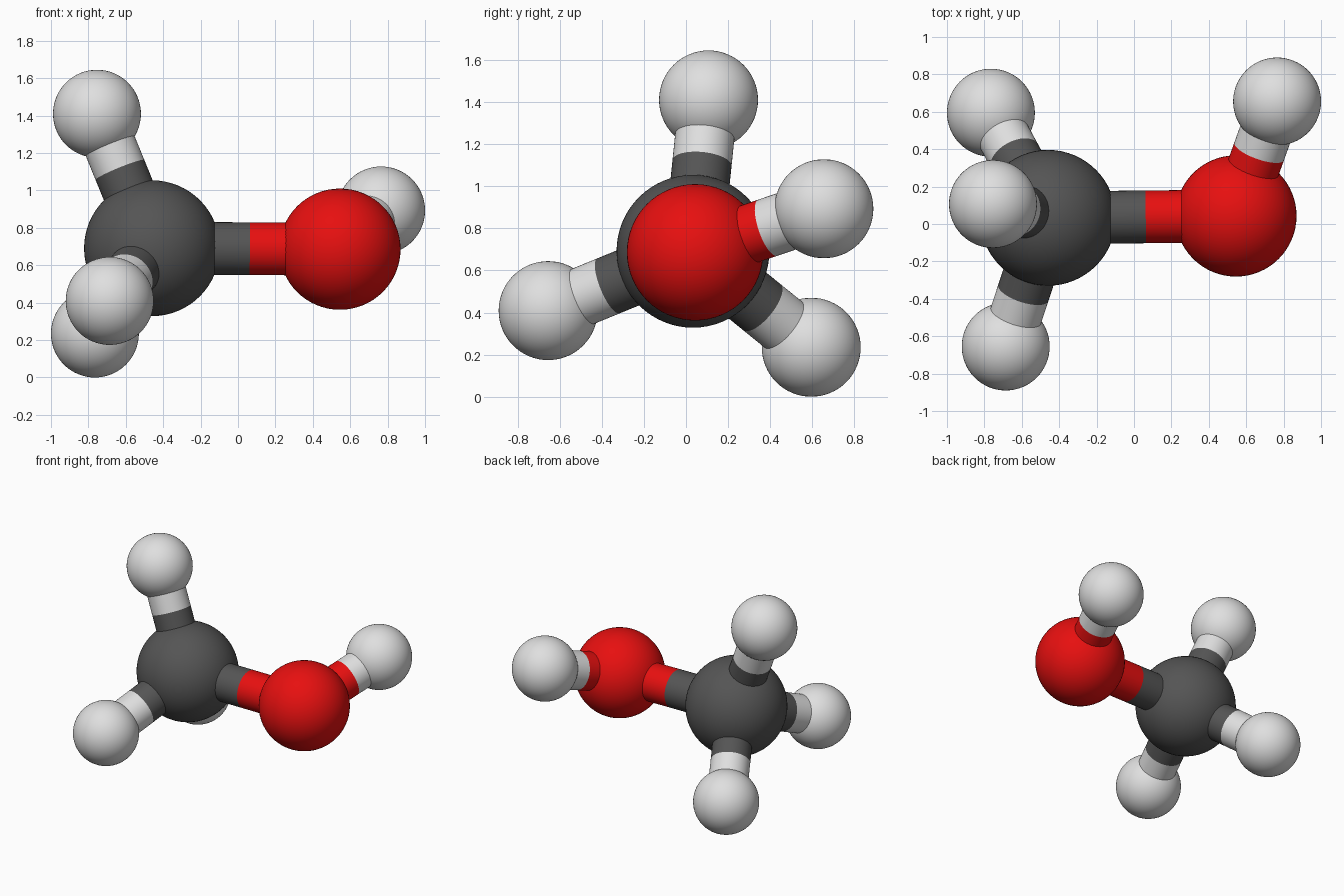
import bpy
from mathutils import Vector

if "Cube" in bpy.data.objects:
    bpy.data.objects.remove(bpy.data.objects["Cube"])


def material(name, color):
    m = bpy.data.materials.new(name)
    m.diffuse_color = (*color, 1)
    m.use_nodes = True
    m.node_tree.nodes["Principled BSDF"].inputs["Base Color"].default_value = m.diffuse_color
    return m


# element: (sphere radius, material)
ELEMENTS = {
    "carbon": (0.363, material("dark grey", (0.09, 0.09, 0.09))),
    "oxygen": (0.324, material("red", (0.8, 0.005, 0.005))),
    "hydrogen": (0.235, material("light grey", (0.74, 0.74, 0.74))),
}
BOND_RADIUS = 0.141

# atom: (element, centre)
ATOMS = {
    "carbon": ("carbon", Vector((-0.46, 0.033, 0.691))),
    "oxygen": ("oxygen", Vector((0.545, 0.043, 0.686))),
    "hydrogen_top": ("hydrogen", Vector((-0.754, 0.107, 1.41))),
    "hydrogen_front": ("hydrogen", Vector((-0.686, -0.655, 0.409))),
    "hydrogen_back": ("hydrogen", Vector((-0.765, 0.595, 0.235))),
    "hydroxyl_hydrogen": ("hydrogen", Vector((0.765, 0.655, 0.893))),
}
BONDS = [("carbon", "oxygen"), ("carbon", "hydrogen_top"),
         ("carbon", "hydrogen_front"), ("carbon", "hydrogen_back"),
         ("oxygen", "hydroxyl_hydrogen")]


def finish(name, mat):
    ob = bpy.context.object
    ob.name = name
    ob.data.materials.append(mat)
    bpy.ops.object.shade_smooth_by_angle()


def rod(name, start, end, mat):
    axis = end - start
    bpy.ops.mesh.primitive_cylinder_add(
        vertices=48, radius=BOND_RADIUS, depth=axis.length,
        location=(start + end) / 2,
        rotation=axis.to_track_quat('Z', 'Y').to_euler())
    finish(name, mat)


# atoms
for name, (element, centre) in ATOMS.items():
    radius, mat = ELEMENTS[element]
    bpy.ops.mesh.primitive_uv_sphere_add(
        segments=64, ring_count=32, radius=radius, location=centre)
    finish(name + "_atom", mat)

# bonds: two half rods that meet midway between the atom surfaces
for a, b in BONDS:
    (ea, pa), (eb, pb) = ATOMS[a], ATOMS[b]
    (ra, ma), (rb, mb) = ELEMENTS[ea], ELEMENTS[eb]
    axis = pb - pa
    way = axis.normalized()
    middle = pa + way * (ra + axis.length - rb) / 2
    rod(f"bond_{a}_to_{b}_near", pa + way * ra * 0.7, middle, ma)
    rod(f"bond_{a}_to_{b}_far", middle, pb - way * rb * 0.6, mb)
